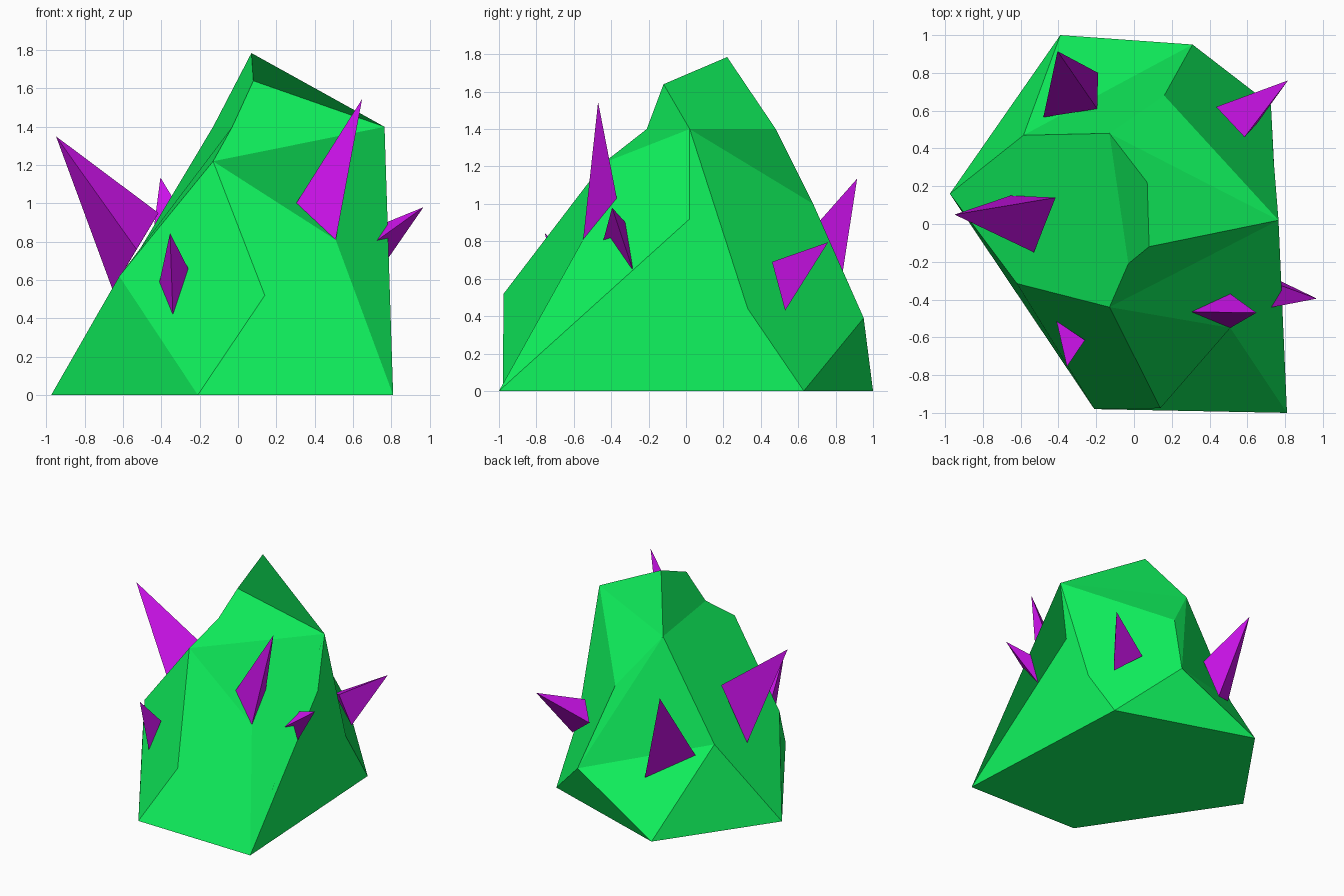
import bpy, bmesh

if "Cube" in bpy.data.objects:
    bpy.data.objects.remove(bpy.data.objects["Cube"])

def material(name, rgb):
    m = bpy.data.materials.new(name)
    m.diffuse_color = (*rgb, 1)
    m.use_nodes = True
    m.node_tree.nodes["Principled BSDF"].inputs["Base Color"].default_value = m.diffuse_color
    return m

def solid(name, points, faces, mat):
    """Flat-faced closed mesh from labelled corner points."""
    bm = bmesh.new()
    v = {k: bm.verts.new(p) for k, p in points.items()}
    for f in faces.split():
        bm.faces.new([v[k] for k in f])
    bmesh.ops.recalc_face_normals(bm, faces=bm.faces[:])
    me = bpy.data.meshes.new(name)
    bm.to_mesh(me)
    bm.free()
    me.materials.append(mat)
    ob = bpy.data.objects.new(name, me)
    bpy.context.collection.objects.link(ob)
    return ob

green = material("rock_green", (0.005, 0.9, 0.11))
purple = material("crystal_purple", (0.6, 0.006, 0.82))

# Rock: five ground corners, then the facet corners above them
corners = {
    "A": (-.21, -.98, 0), "B": (.81, -1, 0), "C": (.725, .63, 0),
    "D": (-.39, 1, 0), "E": (-.975, .16, 0),
    "F": (.765, .02, 1.4), "G": (-.13, -.44, 1.22),
    "H": (.07, .22, 1.785), "I": (.08, -.12, 1.64),
    "J": (-.03, -.21, 1.4), "K": (-.13, .48, 1.4),
    "L": (.14, -.975, .52), "M": (.704, .02, .92),
    "N": (.51, -.55, .81), "P": (.74, .33, .44),
    "Q": (.16, .68, 1), "R": (.31, .95, .39),
    "S": (-.585, .47, .64), "T": (-.62, -.315, .62),
}
solid("rock", corners,
      "AEDCB DRC SRD SKR KQR KFQ HKFI KHIJ "   # base, back, top
      "JIFG GNBMF GLABN GTAL TEA "             # front
      "ESKJGT SED FPCBM FQRCP", green)         # left, right

# Crystals: a tip and a three-cornered foot set on the rock surface
crystals = {
    "left": ((-.95, .05, 1.35), (-.415, .14, .95), (-.53, -.15, .76), (-.655, .15, .55)),
    "front_small": ((-.355, -.755, .845), (-.41, -.515, .59), (-.26, -.615, .66), (-.34, -.66, .42)),
    "front_right": ((.648, -.47, 1.545), (.30, -.465, .995), (.51, -.37, 1.03), (.51, -.55, .81)),
    "right": ((.968, -.395, .98), (.605, -.465, .72), (.625, -.27, .84), (.74, -.285, .65)),
    "back_right": ((.815, .76, .795), (.435, .62, .6), (.585, .46, .69), (.65, .53, .43)),
    "back": ((-.405, .915, 1.135), (-.48, .565, .56), (-.195, .61, .79), (-.19, .8, .39)),
}
for side, pts in crystals.items():
    solid("crystal_" + side, dict(zip("tabc", pts)), "tab tbc tca abc", purple)
